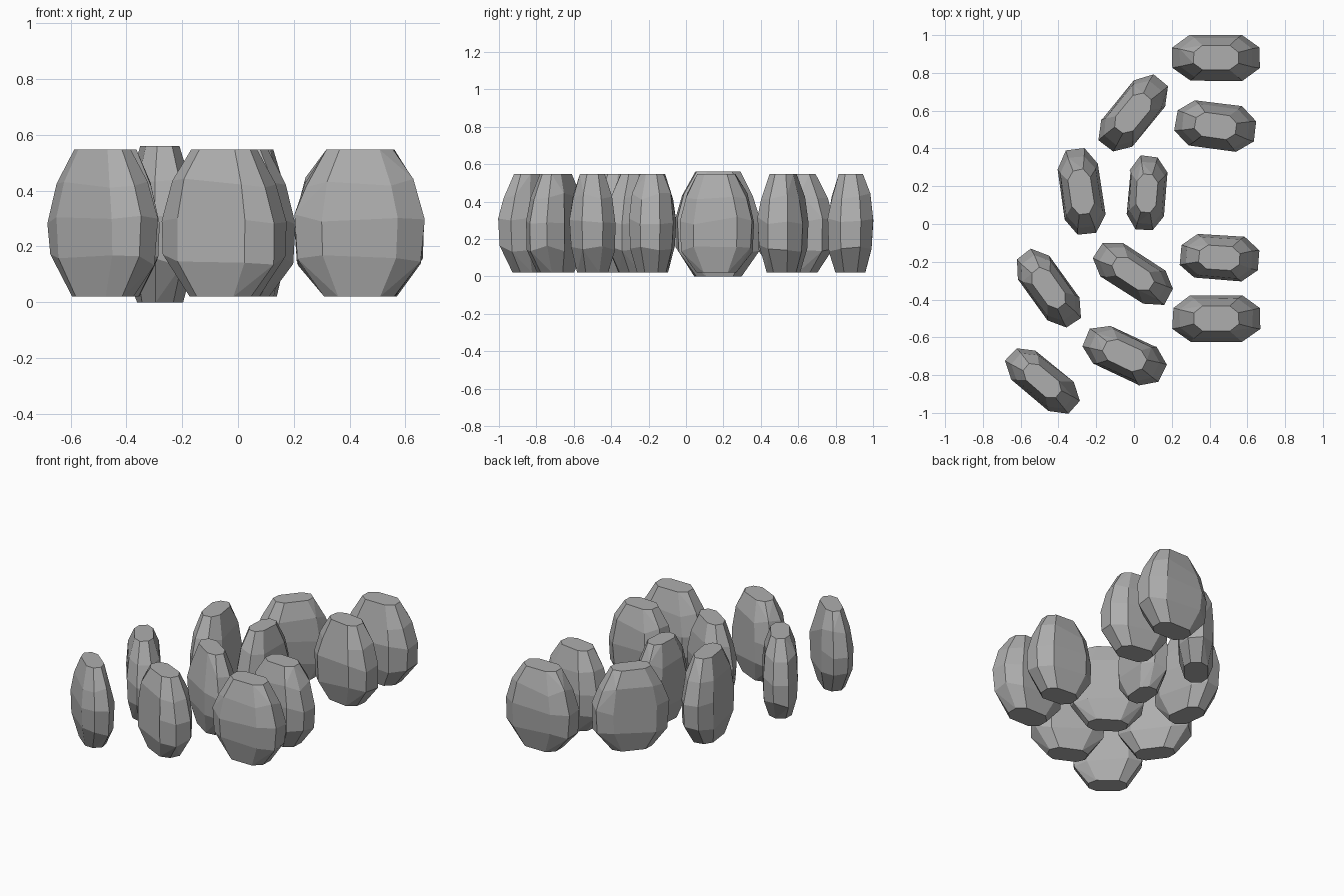
import bpy, bmesh, math, random
from mathutils import Vector, Matrix

if "Cube" in bpy.data.objects:
    bpy.data.objects.remove(bpy.data.objects["Cube"])

random.seed(7)

grey = bpy.data.materials.new("stone_grey")
grey.diffuse_color = (0.42, 0.42, 0.42, 1)
grey.use_nodes = True
grey.node_tree.nodes["Principled BSDF"].inputs["Base Color"].default_value = grey.diffuse_color

# plan outline of a chamfered slab, in half-length / half-thickness units
PLAN = [(1, .45), (.6, 1), (-.6, 1), (-1, .45), (-1, -.45), (-.6, -1), (.6, -1), (1, -.45)]
# rings up the height: (height fraction, length scale, thickness scale)
RINGS = [(0, .54, .66), (.25, .97, .96), (.53, 1, 1), (.77, .83, .87), (1, .52, .54)]


def standing_stone(name, x, y, angle, length, thick, z0=0.02, z1=0.547):
    """Faceted upright boulder: convex hull of slightly uneven rings."""
    bm = bmesh.new()
    for f, sl, st in RINGS:
        inner = 0 < f < 1
        for px, py in PLAN:
            j = lambda a: 1 + random.uniform(-a, a)
            h = f + (random.uniform(-.04, .04) if inner else 0)
            bm.verts.new((px * sl * length / 2 * j(.02),
                          py * st * thick / 2 * j(.03),
                          z0 + h * (z1 - z0)))
    hull = bmesh.ops.convex_hull(bm, input=bm.verts[:])
    loose = {e for e in hull["geom_interior"] + hull["geom_unused"]
             if isinstance(e, bmesh.types.BMVert)}
    bmesh.ops.delete(bm, geom=list(loose), context='VERTS')
    # merge near-flat triangles into broad facets
    bmesh.ops.dissolve_limit(bm, angle_limit=math.radians(7),
                             verts=bm.verts[:], edges=bm.edges[:])
    bmesh.ops.recalc_face_normals(bm, faces=bm.faces[:])
    mesh = bpy.data.meshes.new(name)
    bm.to_mesh(mesh)
    bm.free()
    mesh.materials.append(grey)
    ob = bpy.data.objects.new(name, mesh)
    ob.location = (x, y, 0)
    ob.rotation_euler.z = math.radians(angle)
    bpy.context.collection.objects.link(ob)


# outer and inner rows of the curved double line: x, y, angle, length, thickness
OUTER = [(.435, .88, 0, .46, .24), (-.005, .587, 50, .455, .22), (-.28, .17, 98, .45, .22),
         (-.452, -.34, -54, .45, .21), (-.485, -.83, -40, .435, .20)]
INNER = [(.432, .52, -8, .42, .24), (.067, .163, 86, .39, .20), (-.006, -.263, -33, .45, .21),
         (-.05, -.695, -25, .45, .225)]
FRONT = [(.452, -.178, -4, .415, .235), (.435, -.5, 0, .46, .245)]

for row, stones in (("outer", OUTER), ("inner", INNER), ("front", FRONT)):
    for i, s in enumerate(stones):
        tall = row == "outer" and i == 2
        standing_stone(f"{row}_stone_{i + 1}", *s, *((0, .56) if tall else ()))
